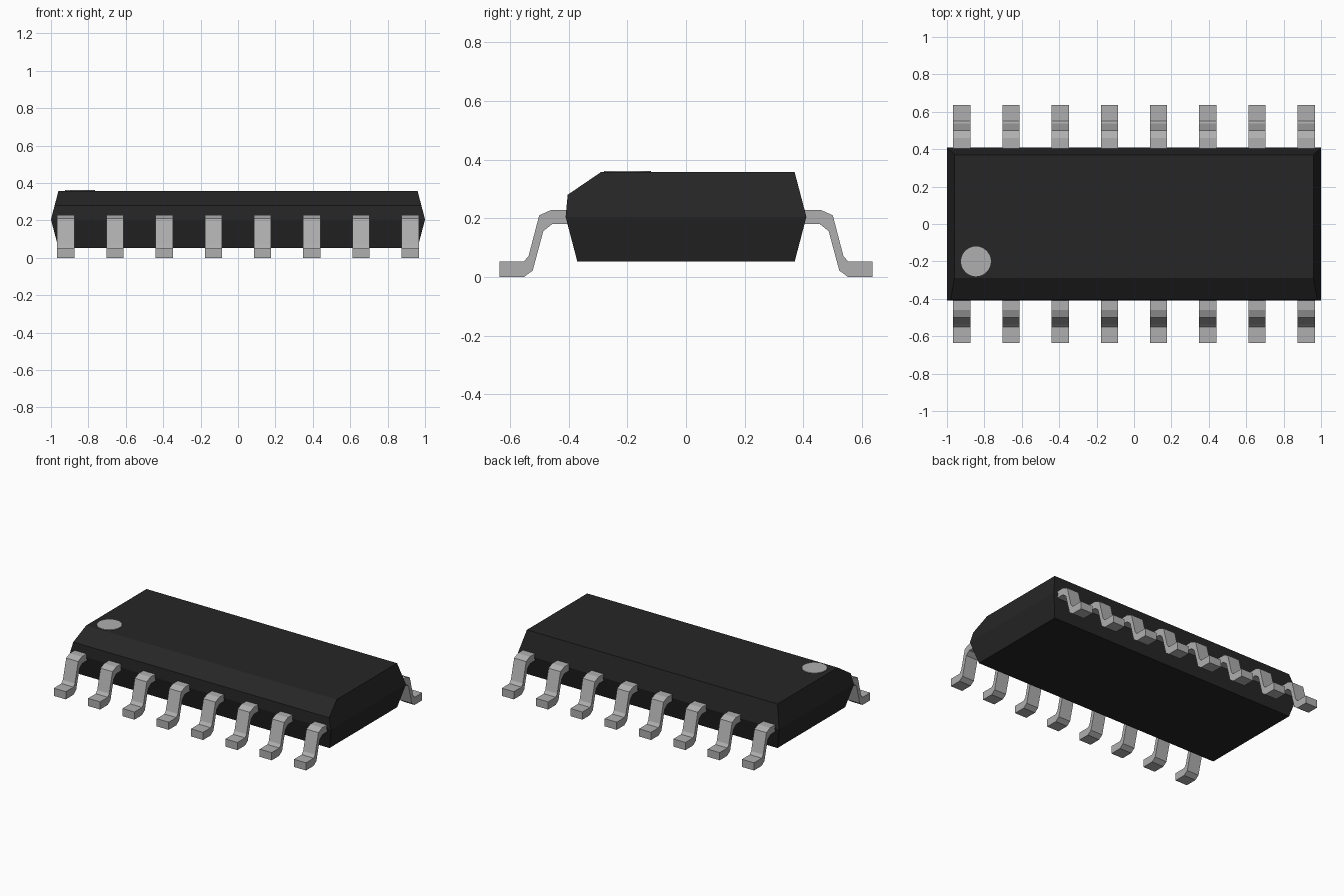
import bpy, bmesh, math

cube = bpy.data.objects.get("Cube")
if cube:
    bpy.data.objects.remove(cube, do_unlink=True)


def make_material(name, colour, metallic=0.0):
    mat = bpy.data.materials.new(name)
    mat.use_nodes = True
    mat.diffuse_color = colour
    mat.node_tree.nodes["Principled BSDF"].inputs["Base Color"].default_value = colour
    return mat


def add_object(name, bm, mat):
    bmesh.ops.recalc_face_normals(bm, faces=bm.faces)
    mesh = bpy.data.meshes.new(name)
    bm.to_mesh(mesh)
    bm.free()
    mesh.materials.append(mat)
    obj = bpy.data.objects.new(name, mesh)
    bpy.context.collection.objects.link(obj)
    return obj


black = make_material("black plastic", (0.019, 0.019, 0.019, 1))
metal = make_material("grey metal", (0.43, 0.43, 0.43, 1))

# Package body: hull of (half length, y, z) corners, with a chamfered front top edge
corners = [(0.96, -0.37, 0.052), (0.96, 0.37, 0.052),
           (1.0, -0.41, 0.205), (1.0, 0.41, 0.205),
           (0.98, -0.403, 0.28),
           (0.96, -0.29, 0.357), (0.96, 0.37, 0.357)]
bm = bmesh.new()
for x, y, z in corners:
    for side in (-1, 1):
        bm.verts.new((side * x, y, z))
bmesh.ops.convex_hull(bm, input=bm.verts)
bmesh.ops.dissolve_limit(bm, angle_limit=math.radians(1),
                         verts=bm.verts, edges=bm.edges)
add_object("package_body", bm, black)

# Gull-wing leads: side profile (y, z), extruded across x, on both long sides
profile = [(0.38, 0.228), (0.46, 0.228), (0.50, 0.210), (0.536, 0.072),
           (0.552, 0.053), (0.636, 0.053), (0.636, 0.0), (0.552, 0.0),
           (0.522, 0.022), (0.486, 0.156), (0.456, 0.18), (0.38, 0.18)]
COUNT, PITCH, WIDTH = 8, 0.263, 0.092


def make_lead(name, x, side):
    bm = bmesh.new()
    face = bm.faces.new([bm.verts.new((x - WIDTH / 2, side * y, z))
                         for y, z in profile])
    new = bmesh.ops.extrude_face_region(bm, geom=[face])["geom"]
    bmesh.ops.translate(bm, vec=(WIDTH, 0, 0),
                        verts=[v for v in new if isinstance(v, bmesh.types.BMVert)])
    add_object(name, bm, metal)


for side, label in ((-1, "front"), (1, "back")):
    for i in range(COUNT):
        make_lead(f"{label}_lead_{i + 1}", (i - (COUNT - 1) / 2) * PITCH, side)

# Orientation dot: thin disc on the top face
bm = bmesh.new()
bmesh.ops.create_cone(bm, cap_ends=True, segments=32, radius1=0.08,
                      radius2=0.08, depth=0.006)
bmesh.ops.translate(bm, vec=(-0.845, -0.2, 0.358), verts=bm.verts)
add_object("orientation_dot", bm, metal)
